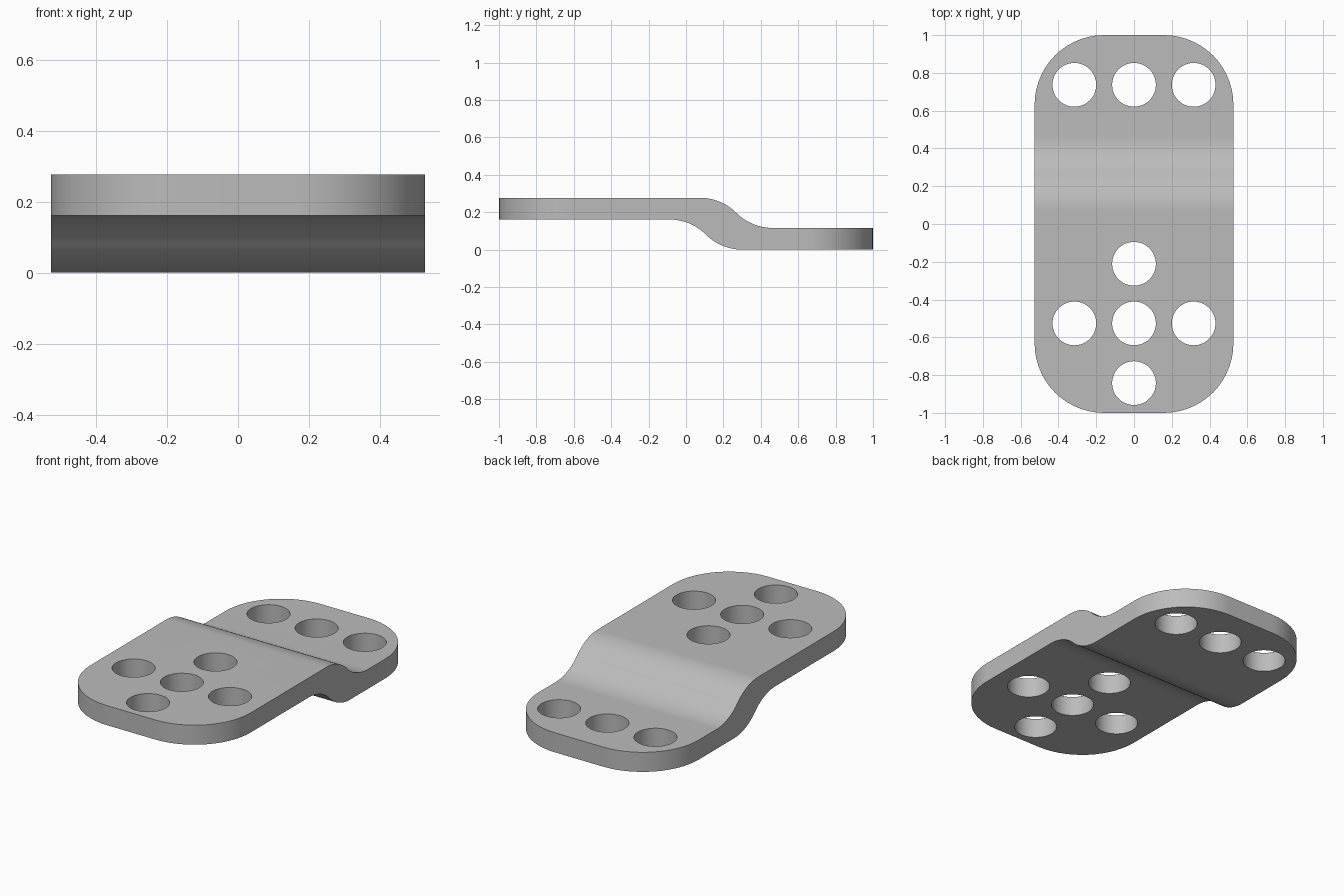
import bpy, bmesh
from math import cos, sin, pi, sqrt
from mathutils import Vector

cube = bpy.data.objects.get("Cube")
if cube:
    bpy.data.objects.remove(cube, do_unlink=True)

MM = 2 / 19                      # one design unit
HALF_W, HALF_L = 5 * MM, 1.0
CORNER, HOLE_R = 3.5 * MM, 1.1 * MM
THICK, RISE = 0.116, 0.161
STEPS = 14


def prism(name, points, direction):
    """Extrude a closed outline into a solid."""
    bm = bmesh.new()
    face = bm.faces.new([bm.verts.new(p) for p in points])
    res = bmesh.ops.extrude_face_region(bm, geom=[face])
    moved = [g for g in res["geom"] if isinstance(g, bmesh.types.BMVert)]
    bmesh.ops.translate(bm, verts=moved, vec=Vector(direction))
    bmesh.ops.recalc_face_normals(bm, faces=bm.faces)
    mesh = bpy.data.meshes.new(name)
    bm.to_mesh(mesh)
    bm.free()
    obj = bpy.data.objects.new(name, mesh)
    bpy.context.collection.objects.link(obj)
    return obj


def step_curve(y0, z_top):
    """Two tangent 45 degree arcs stepping down by RISE."""
    r = RISE / (2 - sqrt(2))
    angles = [pi / 4 * i / STEPS for i in range(STEPS + 1)]
    down = [(y0 + r * sin(a), z_top - r * (1 - cos(a))) for a in angles]
    end_y = y0 + r * sqrt(2)
    out = [(end_y - r * sin(a), z_top - RISE + r * (1 - cos(a)))
           for a in reversed(angles)]
    return down + out[1:]


def cut(target, cutter, operation):
    mod = target.modifiers.new("Cut", "BOOLEAN")
    mod.object, mod.operation, mod.solver = cutter, operation, "EXACT"
    bpy.context.view_layer.objects.active = target
    bpy.ops.object.modifier_apply(modifier=mod.name)
    bpy.data.objects.remove(cutter, do_unlink=True)


# Stepped side profile, extruded across the width
top = [(-1.1, RISE + THICK)] + step_curve(0.075, RISE + THICK) + [(1.1, THICK)]
bottom = [(-1.1, RISE)] + step_curve(-0.088, RISE) + [(1.1, 0)]
profile = top + bottom[::-1]
plate = prism("stepped_plate", [(-0.6, y, z) for y, z in profile], (1.2, 0, 0))

# Rounded rectangular outline
outline = []
for k, (sx, sy) in enumerate([(1, 1), (-1, 1), (-1, -1), (1, -1)]):
    for i in range(STEPS + 1):
        a = pi / 2 * (k + i / STEPS)
        outline.append((sx * (HALF_W - CORNER) + CORNER * cos(a),
                        sy * (HALF_L - CORNER) + CORNER * sin(a), -0.2))
cut(plate, prism("outline_cutter", outline, (0, 0, 0.8)), "INTERSECT")

# Row of three holes at the back, cross of five at the front
holes = [(x, 7) for x in (-3, 0, 3)]
holes += [(0, -5), (-3, -5), (3, -5), (0, -2), (0, -8)]
for hx, hy in holes:
    ring = [(hx * MM + HOLE_R * cos(2 * pi * i / 48),
             hy * MM + HOLE_R * sin(2 * pi * i / 48), -0.2) for i in range(48)]
    cut(plate, prism("hole_cutter", ring, (0, 0, 0.8)), "DIFFERENCE")

# Plain grey metal
grey = bpy.data.materials.new("grey_metal")
grey.use_nodes = True
colour = (0.5, 0.5, 0.5, 1)
grey.diffuse_color = colour
grey.node_tree.nodes["Principled BSDF"].inputs["Base Color"].default_value = colour
plate.data.materials.clear()
plate.data.materials.append(grey)

# Smooth curves, crisp rims, level flats
bpy.ops.object.select_all(action="DESELECT")
plate.select_set(True)
bpy.context.view_layer.objects.active = plate
bpy.ops.object.shade_smooth_by_angle(angle=pi / 6)
weighted = plate.modifiers.new("Level flats", "WEIGHTED_NORMAL")
weighted.keep_sharp = True
